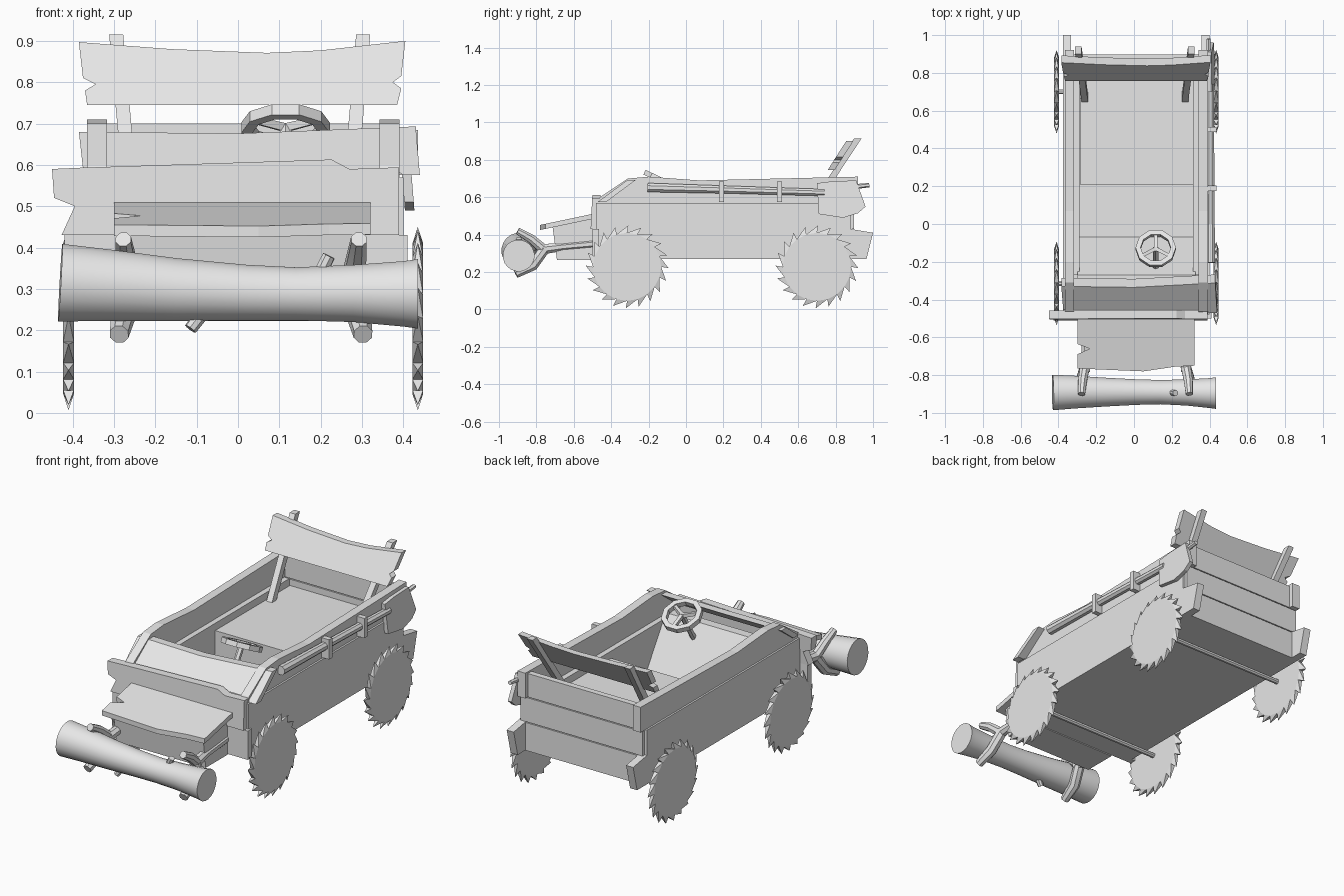
import bpy, bmesh, math
from mathutils import Vector

cube = bpy.data.objects.get("Cube")
if cube:
    bpy.data.objects.remove(cube)

GREY = (0.8, 0.8, 0.8, 1)
mat = bpy.data.materials.new("plain_grey")
mat.use_nodes = True
mat.diffuse_color = GREY
mat.node_tree.nodes["Principled BSDF"].inputs["Base Color"].default_value = GREY


def finish(name, bm, smooth=False):
    bmesh.ops.recalc_face_normals(bm, faces=bm.faces)
    mesh = bpy.data.meshes.new(name)
    bm.to_mesh(mesh)
    bm.free()
    mesh.materials.append(mat)
    if smooth:
        for p in mesh.polygons:
            p.use_smooth = True
        mesh.set_sharp_from_angle(angle=math.radians(40))
    obj = bpy.data.objects.new(name, mesh)
    bpy.context.collection.objects.link(obj)
    return obj


def prism(name, pts, plane, lo, hi, lean=0, pivot=0):
    """Extrude an outline drawn on a plane; lean shears it along its second axis."""
    bm = bmesh.new()
    rings = []
    for depth in (lo, hi):
        ring = []
        for a, b in pts:
            d = depth + lean * (b - pivot)
            co = {"xz": (a, d, b), "yz": (d, a, b), "xy": (a, b, d)}[plane]
            ring.append(bm.verts.new(co))
        rings.append(ring)
    n = len(pts)
    for ring in rings:
        bm.faces.new(ring)
    for i in range(n):
        j = (i + 1) % n
        bm.faces.new((rings[0][i], rings[0][j], rings[1][j], rings[1][i]))
    return finish(name, bm)


def rect(a0, a1, b0, b1):
    return [(a0, b0), (a1, b0), (a1, b1), (a0, b1)]


def rod(name, path, radii, sides=8, smooth=True):
    """Round bar through a list of points, one radius per point."""
    path = [Vector(p) for p in path]
    bm = bmesh.new()
    rings = []
    for i, p in enumerate(path):
        t = (path[min(i + 1, len(path) - 1)] - path[max(i - 1, 0)]).normalized()
        u = t.cross(Vector((0, 0, 1)) if abs(t.z) < 0.9 else Vector((1, 0, 0))).normalized()
        v = t.cross(u)
        ring = []
        for k in range(sides):
            a = math.tau * (k + 0.5) / sides
            ring.append(bm.verts.new(p + (u * math.cos(a) + v * math.sin(a)) * radii[i]))
        rings.append(ring)
    for r, q in zip(rings, rings[1:]):
        for k in range(sides):
            m = (k + 1) % sides
            bm.faces.new((r[k], r[m], q[m], q[k]))
    bm.faces.new(rings[0])
    bm.faces.new(rings[-1])
    return finish(name, bm, smooth)


def saw_wheel(name, x, y, z, teeth=20, root=0.182, tip=0.222, half=0.013):
    bm = bmesh.new()

    def at(dx, r, a):
        return bm.verts.new((x + dx, y + r * math.cos(a), z + r * math.sin(a)))
    step = math.tau / teeth
    left = [at(-half, root, i * step) for i in range(teeth)]
    right = [at(half, root, i * step) for i in range(teeth)]
    bm.faces.new(left)
    bm.faces.new(right)
    for i in range(teeth):
        j = (i + 1) % teeth
        t = at(0, tip, (i - 0.1) * step)
        bm.faces.new((left[i], left[j], t))
        bm.faces.new((right[i], right[j], t))
        bm.faces.new((left[i], right[i], t))
        bm.faces.new((left[j], right[j], t))
    return finish(name, bm)


# Body: side planks, inner liners, floor, seat and back planks
MID = 0.0125
lower = [(-0.48, 0.27), (0.965, 0.27), (1, 0.41), (0.88, 0.43), (0.88, 0.57), (-0.48, 0.57)]
upper = [(-0.48, 0.57), (-0.46, 0.6), (-0.31, 0.7), (-0.2, 0.71), (0.07, 0.69),
         (0.92, 0.71), (0.92, 0.57)]
for s, side in ((1, "left"), (-1, "right")):
    prism(side + "_lower_plank", lower, "yz", MID + s * 0.345, MID + s * 0.388)
    prism(side + "_upper_plank", upper, "yz", MID + s * 0.33, MID + s * 0.378)
    prism(side + "_inner_liner", rect(-0.27, 0.86, 0.28, 0.57), "yz",
          MID + s * 0.3, MID + s * 0.345)
prism("floor", rect(-0.36, 0.385, -0.48, 0.88), "xy", 0.27, 0.29)
prism("seat", rect(-0.287, 0.312, 0.21, 0.865), "xy", 0.29, 0.53)
prism("foot_board", [(-0.07, 0.29), (-0.27, 0.6), (-0.32, 0.6), (-0.32, 0.29)], "yz", -0.3, 0.325)
for i, (z0, z1, w) in enumerate([(0.27, 0.425, 0.345), (0.43, 0.565, 0.375), (0.57, 0.7, 0.355)]):
    prism(f"back_plank_{i + 1}", rect(MID - w, MID + w, z0, z1), "xz", 0.865, 0.898)

# Front planks and sloping cowl
prism("front_lower_plank", rect(-0.42, 0.41, 0.27, 0.43), "xz", -0.5, -0.465)
prism("front_upper_plank",
      [(-0.45, 0.59), (-0.385, 0.593), (0.226, 0.613), (0.27, 0.59), (0.39, 0.594),
       (0.39, 0.43), (-0.427, 0.43), (-0.395, 0.5), (-0.445, 0.52)],
      "xz", -0.51, -0.465, 0.05, 0.43)
prism("cowl_plank",
      [(-0.385, 0.68), (0, 0.676), (0.43, 0.693), (0.44, 0.575), (0.4, 0.575), (0.38, 0.59),
       (-0.375, 0.59)],
      "xz", -0.465, -0.42, 1.35, 0.58)

# Nose box and hood
prism("nose_box", [(-0.5, 0.265), (-0.69, 0.265), (-0.715, 0.455), (-0.5, 0.5)],
      "yz", -0.265, 0.285)
prism("hood_plank",
      [(-0.3, -0.49), (0.32, -0.49), (0.32, -0.75), (0.22, -0.755), (0.05, -0.78),
       (-0.3, -0.765), (-0.3, -0.69), (-0.235, -0.66), (-0.3, -0.635)],
      "xy", 0.425, 0.452, 0.21, -0.78)

# Log bumper with branch stubs and forked holders
rod("log_bumper",
    [(-0.43, -0.892, 0.315), (-0.32, -0.89, 0.309), (-0.15, -0.89, 0.298), (0.02, -0.89, 0.291),
     (0.14, -0.89, 0.288), (0.28, -0.892, 0.289), (0.4, -0.895, 0.288), (0.435, -0.895, 0.288)],
    [0.095, 0.088, 0.077, 0.068, 0.065, 0.07, 0.08, 0.085], 20)
rod("upper_stub", [(0.18, -0.89, 0.3), (0.22, -0.895, 0.38)], [0.018, 0.016])
rod("lower_stub", [(-0.08, -0.89, 0.25), (-0.115, -0.9, 0.203)], [0.018, 0.016])
for s, side in ((1, "left"), (-1, "right")):
    def fx(d):
        return MID * 0.6 + s * d
    rod(side + "_holder", [(fx(0.26), -0.5, 0.35), (fx(0.262), -0.66, 0.335),
                           (fx(0.268), -0.78, 0.32)], [0.026, 0.024, 0.03])
    rod(side + "_upper_fork", [(fx(0.268), -0.76, 0.32), (fx(0.28), -0.83, 0.38),
                               (fx(0.285), -0.9, 0.42)], [0.028, 0.025, 0.02])
    rod(side + "_lower_fork", [(fx(0.268), -0.76, 0.32), (fx(0.285), -0.82, 0.235),
                               (fx(0.295), -0.91, 0.19)], [0.03, 0.03, 0.024])

# Saw-blade wheels and axles
for y, end in ((-0.315, "front"), (0.7, "rear")):
    for x, side in ((0.435, "left"), (-0.41, "right")):
        saw_wheel(f"{end}_{side}_wheel", x, y, 0.228)
    rod(end + "_axle", [(-0.42, y, 0.235), (0.445, y, 0.235)], [0.014, 0.014])

# Steering wheel: angular rim, three spokes and a column
hub = Vector((0.115, -0.13, 0.69))
ax_x = Vector((1, 0, 0))
ax_y = Vector((0, -0.9, 0.43)).normalized()
normal = ax_x.cross(ax_y)
bm = bmesh.new()
SIDES = 10
rim = []
for k in range(SIDES):
    a = math.tau * k / SIDES
    out = ax_x * math.cos(a) + ax_y * math.sin(a)
    rim.append([bm.verts.new(hub + out * r + normal * h)
                for r, h in ((0.107, 0.014), (0.107, -0.014), (0.08, -0.014), (0.08, 0.014))])
for k in range(SIDES):
    p, q = rim[k], rim[(k + 1) % SIDES]
    for c in range(4):
        d = (c + 1) % 4
        bm.faces.new((p[c], p[d], q[d], q[c]))
finish("steering_rim", bm)
for k in range(3):
    a = math.tau * k / 3 - math.pi / 2
    out = ax_x * math.cos(a) + ax_y * math.sin(a)
    rod(f"steering_spoke_{k + 1}", [hub, hub + out * 0.09], [0.014, 0.012], 4, False)
rod("steering_column", [hub, (0.115, -0.25, 0.5)], [0.016, 0.016], 6)

# Leaning rear board on two posts
board = [(-0.385, 0.897), (-0.16, 0.88), (0.07, 0.871), (0.2, 0.877), (0.405, 0.9),
         (0.395, 0.815), (0.375, 0.8), (0.395, 0.785), (0.385, 0.745), (-0.365, 0.745),
         (-0.37, 0.78), (-0.345, 0.795), (-0.375, 0.81)]
prism("rear_board", board, "xz", 0.757, 0.795, 0.64, 0.745)
for x0, lean, side in ((0.27, 0.085, "left"), (-0.26, -0.09, "right")):
    post = [(x0 + lean * (z - 0.53) + w, z) for w, z in
            ((-0.017, 0.52), (0.017, 0.52), (0.017, 0.915), (-0.017, 0.915))]
    prism(side + "_rear_post", post, "xz", 0.645, 0.685, 0.66, 0.53)

# Shovel strapped to the left side
rod("shovel_handle", [(0.405, -0.205, 0.652), (0.405, 0.25, 0.64), (0.405, 0.74, 0.625)],
    [0.026, 0.022, 0.02])
prism("shovel_blade",
      [(0.7, 0.675), (0.78, 0.685), (0.91, 0.69), (0.96, 0.55), (0.92, 0.515), (0.84, 0.49),
       (0.71, 0.51)], "yz", 0.395, 0.418, -0.08, 0.6)
rod("shovel_spike", [(0.395, 0.84, 0.65), (0.395, 0.98, 0.665)], [0.014, 0.012], 6)
for i, y in enumerate((0.19, 0.5)):
    prism(f"strap_{i + 1}", rect(y - 0.014, y + 0.014, 0.575, 0.685), "yz", 0.385, 0.436)
